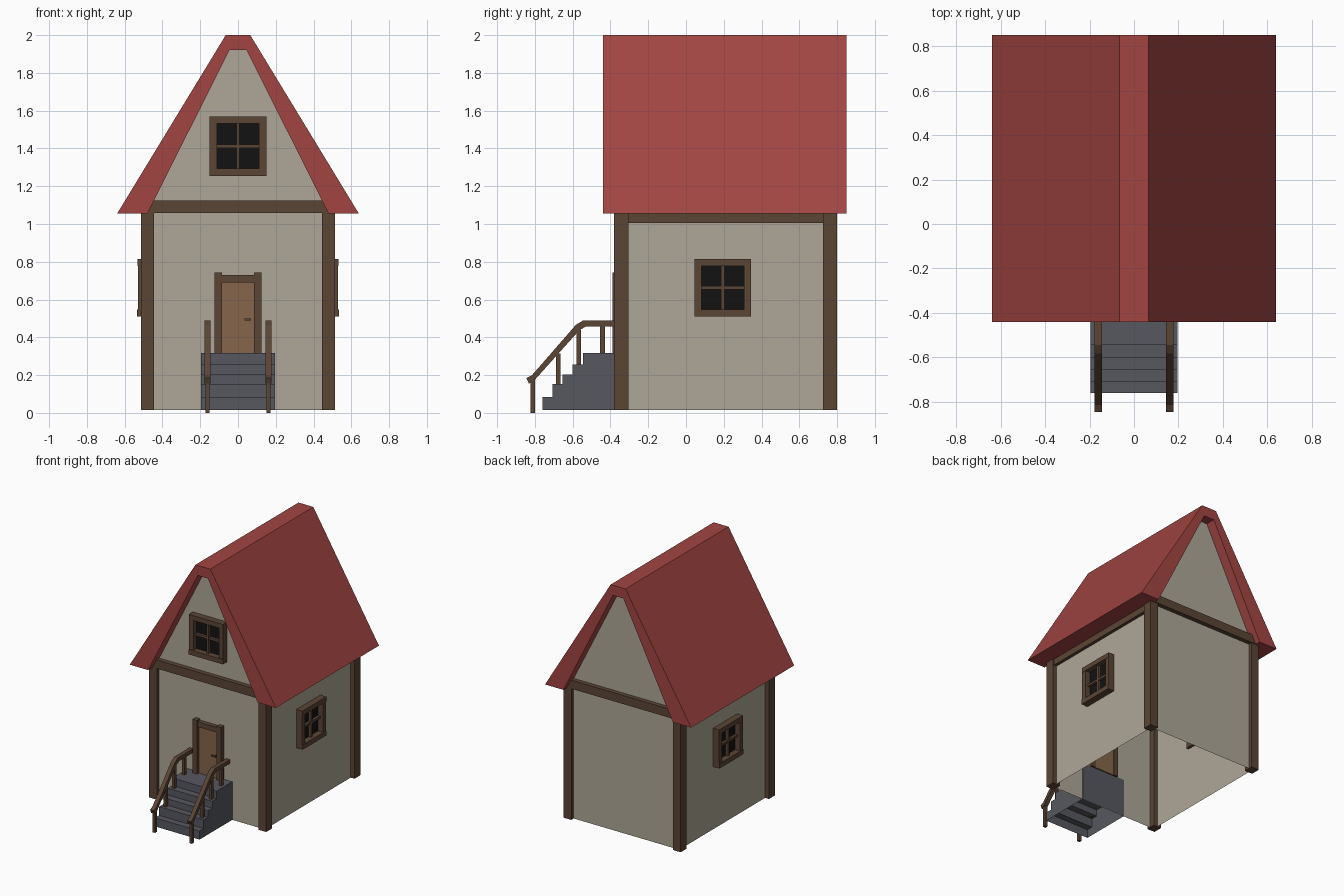
import bpy, bmesh

if "Cube" in bpy.data.objects:
    bpy.data.objects.remove(bpy.data.objects["Cube"])


def material(name, rgb):
    m = bpy.data.materials.new(name)
    m.diffuse_color = (*rgb, 1)
    m.use_nodes = True
    m.node_tree.nodes["Principled BSDF"].inputs["Base Color"].default_value = m.diffuse_color
    return m


PLASTER = material("plaster", (0.42, 0.39, 0.31))
TILE = material("red_tile", (0.36, 0.06, 0.055))
TIMBER = material("timber", (0.105, 0.06, 0.036))
PANEL = material("door_wood", (0.24, 0.13, 0.07))
STONE = material("stone", (0.095, 0.097, 0.115))
GLASS = material("glass", (0.006, 0.006, 0.006))


def finish(name, bm, mat):
    bmesh.ops.recalc_face_normals(bm, faces=bm.faces)
    me = bpy.data.meshes.new(name)
    bm.to_mesh(me)
    bm.free()
    me.materials.append(mat)
    ob = bpy.data.objects.new(name, me)
    bpy.context.collection.objects.link(ob)
    return ob


def prism(name, pts, axis, a, b, mat, skip=()):
    """Extrude a profile along x (points are y,z) or y (points are x,z); skip leaves sides open."""
    bm = bmesh.new()
    place = (lambda p, t: (t, p[0], p[1])) if axis == "x" else (lambda p, t: (p[0], t, p[1]))
    va = [bm.verts.new(place(p, a)) for p in pts]
    vb = [bm.verts.new(place(p, b)) for p in pts]
    bm.faces.new(va)
    bm.faces.new(vb[::-1])
    n = len(pts)
    for i in range(n):
        if i not in skip:
            j = (i + 1) % n
            bm.faces.new((va[i], vb[i], vb[j], va[j]))
    return finish(name, bm, mat)


def box(name, x, y, z, mat):
    return prism(name, [(x[0], z[0]), (x[1], z[0]), (x[1], z[1]), (x[0], z[1])], "y", y[0], y[1], mat)


def span(s, a, b):
    return tuple(sorted((s * a, s * b)))


# Wall shell: open underneath, slopes closed by the roof
prism("walls", [(-0.48, 0.015), (0.48, 0.015), (0.48, 1.055), (0.045, 1.92), (-0.045, 1.92), (-0.48, 1.055)],
      "y", -0.35, 0.77, PLASTER, skip=(0, 2, 3, 4))

# Steep roof with a flat ridge
prism("roof", [(-0.64, 1.055), (-0.065, 2.0), (0.065, 2.0), (0.64, 1.055),
               (0.48, 1.055), (0.045, 1.92), (-0.045, 1.92), (-0.48, 1.055)],
      "y", -0.44, 0.85, TILE)

# Corner posts and beams
for s, side in ((-1, "left"), (1, "right")):
    for y, end in (((-0.38, -0.305), "front"), ((0.725, 0.8), "back")):
        box(f"{end}_{side}_post", span(s, 0.445, 0.513), y, (0.015, 1.06), TIMBER)
    box(f"{side}_beam", span(s, 0.455, 0.505), (-0.305, 0.725), (1.005, 1.06), TIMBER)
box("front_beam", (-0.5, 0.5), (-0.387, -0.32), (1.057, 1.125), TIMBER)
box("back_beam", (-0.5, 0.5), (0.74, 0.805), (1.057, 1.125), TIMBER)


# Windows: frame, crossed bars and dark pane
def window(name, wall, facing, u, z):
    def part(label, ur, depth, zr, mat):
        if facing == "front":
            box(f"{name}_{label}", ur, (wall - depth[1], wall - depth[0]), zr, mat)
        else:
            s = 1 if facing == "right" else -1
            box(f"{name}_{label}", span(s, wall + depth[0], wall + depth[1]), ur, zr, mat)

    w, (z0, z1) = 0.15, z
    f, zm = 0.038, (z[0] + z[1]) / 2
    part("sill", (u - w, u + w), (-0.02, 0.055), (z0, z0 + f), TIMBER)
    part("head", (u - w, u + w), (-0.02, 0.052), (z1 - f, z1), TIMBER)
    for s in (-1, 1):
        a, b = sorted((u + s * (w - f), u + s * w))
        part("jamb_" + ("a" if s < 0 else "b"), (a, b), (-0.02, 0.05), (z0 + f, z1 - f), TIMBER)
    part("upright_bar", (u - 0.009, u + 0.009), (0.005, 0.03), (z0 + f, z1 - f), TIMBER)
    part("cross_bar", (u - w + f, u + w - f), (0.005, 0.028), (zm - 0.009, zm + 0.009), TIMBER)
    part("pane", (u - w + f, u + w - f), (-0.005, 0.008), (z0 + f, z1 - f), GLASS)


window("front_window", -0.35, "front", 0.0, (1.255, 1.57))
window("right_window", 0.48, "right", 0.195, (0.51, 0.815))
window("left_window", 0.48, "left", 0.195, (0.51, 0.815))

# Door with frame and handle
box("door", (-0.088, 0.088), (-0.367, -0.335), (0.315, 0.695), PANEL)
box("door_head", (-0.088, 0.088), (-0.385, -0.33), (0.69, 0.73), TIMBER)
for s, side in ((-1, "left"), (1, "right")):
    box(f"door_{side}_jamb", span(s, 0.086, 0.124), (-0.39, -0.33), (0.315, 0.742), TIMBER)
box("door_handle", (0.035, 0.07), (-0.388, -0.38), (0.488, 0.5), TIMBER)
box("door_handle_stem", (0.06, 0.07), (-0.382, -0.365), (0.488, 0.5), TIMBER)

# Stone steps, open underneath
steps = [(-0.76, 0.083), (-0.708, 0.152), (-0.655, 0.203), (-0.6, 0.257), (-0.545, 0.317)]
profile = [(-0.345, 0.015), (-0.76, 0.015)]
for i, (y, z) in enumerate(steps):
    profile.append((y, z))
    profile.append((steps[i + 1][0] if i < 4 else -0.345, z))
prism("steps", profile, "x", -0.195, 0.195, STONE, skip=(0,))

# Handrails and balusters on both sides
rail = [(-0.845, 0.185), (-0.832, 0.155), (-0.805, 0.17), (-0.565, 0.437), (-0.53, 0.458), (-0.352, 0.458),
        (-0.352, 0.489), (-0.545, 0.489), (-0.583, 0.466), (-0.815, 0.2)]
balusters = [(-0.812, 0.0, 0.18), (-0.676, 0.14, 0.315), (-0.567, 0.25, 0.44), (-0.442, 0.31, 0.465)]
for s, side in ((-1, "left"), (1, "right")):
    prism(f"{side}_handrail", rail, "x", *span(s, 0.145, 0.178), TIMBER)
    for i, (y, z0, z1) in enumerate(balusters):
        box(f"{side}_baluster_{i + 1}", span(s, 0.15, 0.173), (y - 0.012, y + 0.012), (z0, z1), TIMBER)
